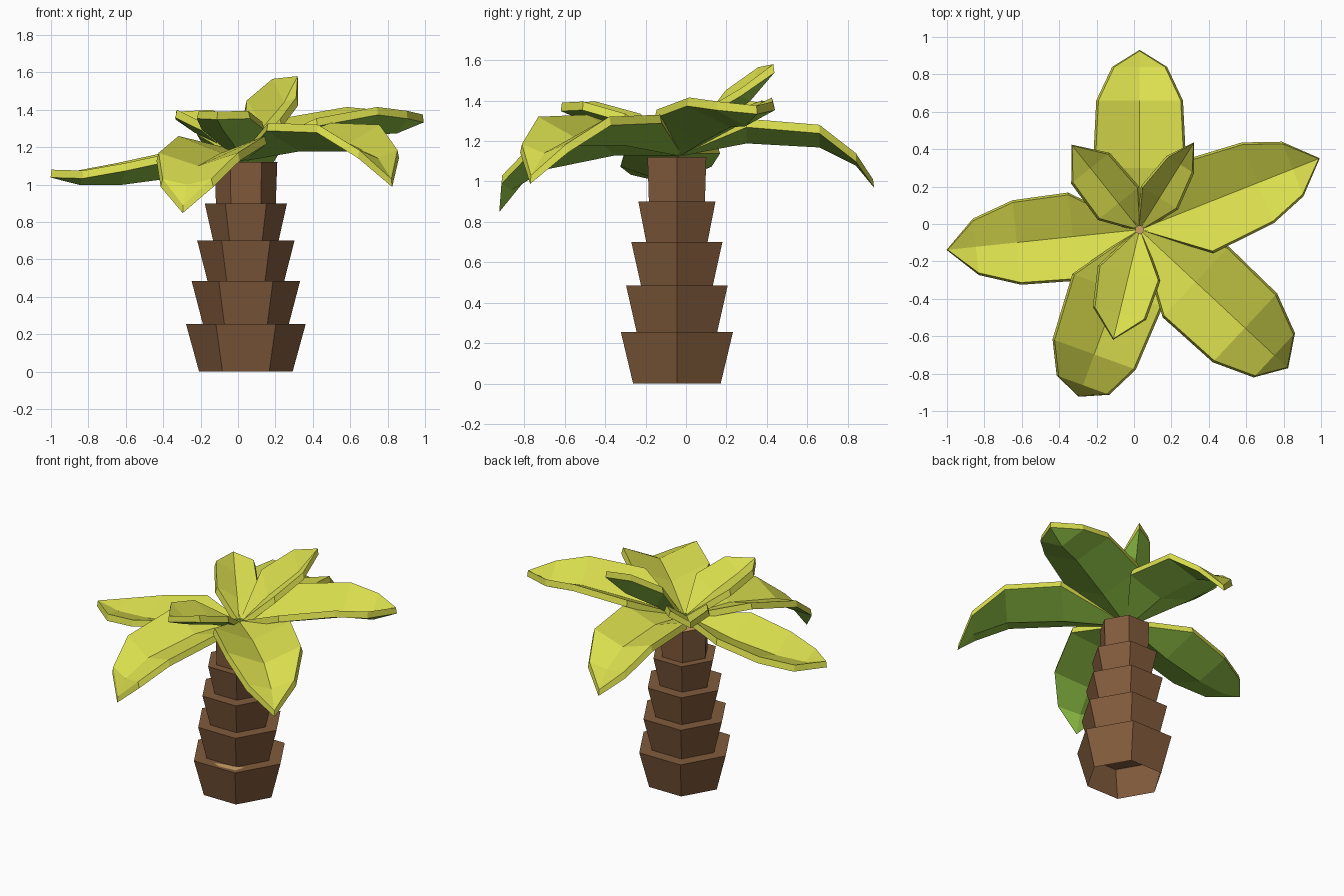
import bpy, bmesh, math
from mathutils import Vector

if "Cube" in bpy.data.objects:
    bpy.data.objects.remove(bpy.data.objects["Cube"])


def material(name, rgb):
    m = bpy.data.materials.new(name)
    m.diffuse_color = (*rgb, 1)
    m.use_nodes = True
    m.node_tree.nodes["Principled BSDF"].inputs["Base Color"].default_value = m.diffuse_color
    return m


BARK = material("bark_brown", (0.22, 0.105, 0.045))
WOOD = material("cut_wood_tan", (0.62, 0.35, 0.14))
YELLOW = material("leaf_yellow", (0.70, 0.73, 0.075))
GREEN = material("leaf_green", (0.30, 0.58, 0.065))


def finish(bm, name, mats):
    bmesh.ops.recalc_face_normals(bm, faces=bm.faces)
    me = bpy.data.meshes.new(name)
    bm.to_mesh(me)
    bm.free()
    for m in mats:
        me.materials.append(m)
    ob = bpy.data.objects.new(name, me)
    bpy.context.collection.objects.link(ob)
    return ob


# Trunk: one stepped hexagonal tube, open at the bottom, tan cut on top
CX, CY = 0.042, -0.045
bm = bmesh.new()
rings = []
steps = [(0, .255, .25, .32), (.255, .485, .23, .29), (.485, .70, .205, .26),
         (.70, .90, .175, .22), (.90, 1.12, .16, .168)]
for z0, z1, r0, r1 in steps:
    for z, r in ((z0, r0), (z1, r1)):
        rings.append([bm.verts.new((CX + r * math.cos(k * math.pi / 3),
                                    CY + r * math.sin(k * math.pi / 3), z)) for k in range(6)])
for a, b in zip(rings, rings[1:]):
    for k in range(6):
        j = (k + 1) % 6
        bm.faces.new((a[k], a[j], b[j], b[k]))
bm.faces.new(rings[-1]).material_index = 1
finish(bm, "trunk", [BARK, WOOD])

# Small tan chip on the lowest trunk ledge
bm = bmesh.new()
chip = [(-120 + 22, .238), (-60, .23), (-48, .25), (-60, .29), (-120 + 35, .262)]
bm.faces.new([bm.verts.new((CX + r * math.cos(math.radians(a)),
                            CY + r * math.sin(math.radians(a)), .259)) for a, r in chip])
finish(bm, "ledge_chip", [WOOD])


def leaf(name, azimuth, sections, tip, roll=0.0, base_z=1.17):
    """V-folded leaf. sections: (distance, half width, edge z, midrib z)."""
    a = math.radians(azimuth)
    d = Vector((math.cos(a), math.sin(a), 0))
    n = Vector((-d.y, d.x, 0))
    c = Vector((0.03, -0.03, 0))
    up = Vector((0, 0, 1))
    bm = bmesh.new()
    tops, bots = [], []
    for r, w, ze, zm in [(0.02, .015, base_z + .01, base_z)] + sections:
        rl = roll if r > .05 else 0
        row = [c + d * r + n * (s * w) + up * ((ze if s else zm) + s * rl) for s in (1, 0, -1)]
        tops.append([bm.verts.new(p) for p in row])
        bots.append([bm.verts.new(p + n * (s * .012) - up * .042)
                     for p, s in zip(row, (1, 0, -1))])
    t = bm.verts.new(c + d * tip[0] + up * tip[1])
    b = bm.verts.new(c + d * (tip[0] + .006) + up * (tip[1] - .042))

    def face(mat, *vs):
        bm.faces.new(vs).material_index = mat

    for rows, mat in ((tops, 0), (bots, 1)):
        for p, q in zip(rows, rows[1:]):
            for k in (0, 1):
                face(mat, p[k], q[k], q[k + 1], p[k + 1])
        for k in (0, 1):
            face(mat, rows[-1][k], t if mat == 0 else b, rows[-1][k + 1])
    for k in (0, 2):  # rim
        for i in range(len(tops) - 1):
            face(0, tops[i][k], tops[i + 1][k], bots[i + 1][k], bots[i][k])
        face(0, tops[-1][k], t, b, bots[-1][k])
    for k in (0, 1):  # stem end
        face(1, tops[0][k], tops[0][k + 1], bots[0][k + 1], bots[0][k])
    finish(bm, name, [YELLOW, GREEN])


# Five large leaves
leaf("back_leaf", 90, [(.33, .238, 1.31, 1.23), (.69, .22, 1.28, 1.21), (.87, .135, 1.14, 1.12)], (.955, 1.01))
leaf("right_leaf", 21.6, [(.32, .25, 1.355, 1.24), (.68, .22, 1.415, 1.31), (.88, .145, 1.395, 1.315)], (1.03, 1.375))
leaf("front_right_leaf", -43, [(.41, .247, 1.33, 1.22), (.77, .24, 1.32, 1.22), (.985, .15, 1.185, 1.14)], (1.08, 1.03))
leaf("front_left_leaf", 250, [(.345, .245, 1.26, 1.17), (.71, .225, 1.17, 1.10), (.885, .138, 1.03, 1.0)], (.945, .89))
leaf("left_leaf", 186, [(.36, .225, 1.18, 1.08), (.66, .215, 1.115, 1.04), (.88, .14, 1.075, 1.04)], (1.032, 1.08))

# Three small upper leaves
leaf("small_front_leaf", 256.5, [(.24, .16, 1.335, 1.26), (.46, .135, 1.395, 1.33)], (.60, 1.39))
leaf("small_right_leaf", 58, [(.2, .105, 1.40, 1.31), (.41, .075, 1.515, 1.44)], (.545, 1.58), roll=.05)
leaf("small_left_leaf", 128.7, [(.18, .13, 1.33, 1.25), (.42, .12, 1.40, 1.32)], (.576, 1.39))
